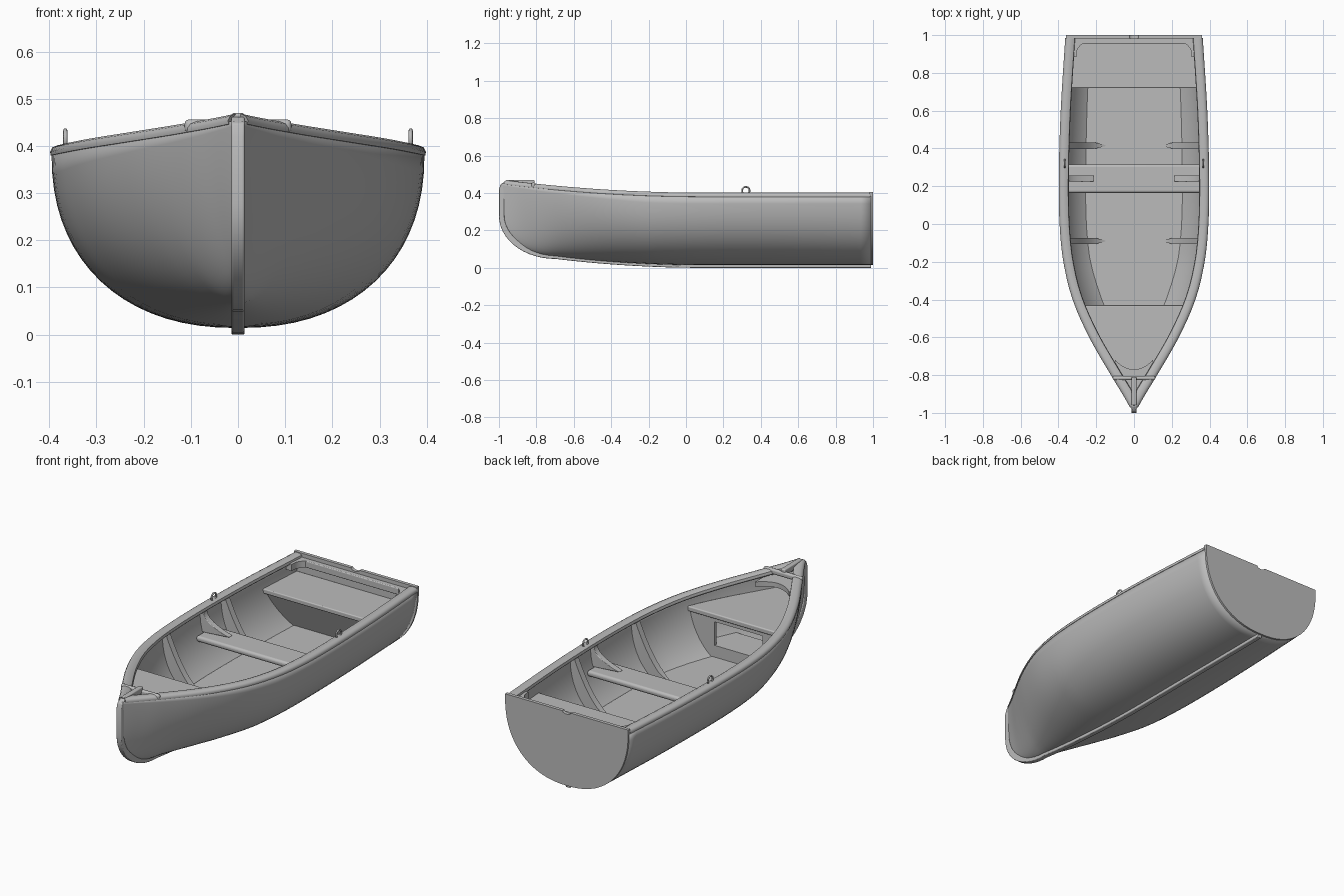
import bpy, bmesh, math
from mathutils import Vector

old = bpy.data.objects.get("Cube")
if old:
    bpy.data.objects.remove(old, do_unlink=True)

paint = bpy.data.materials.new("hull_grey")
paint.use_nodes = True
GREY = (0.5, 0.5, 0.5, 1)
paint.diffuse_color = GREY
paint.node_tree.nodes["Principled BSDF"].inputs["Base Color"].default_value = GREY


# Hull lines: beam, sheer, keel and section fullness along the length
BEAM = [(-.985, .010), (-.9, .058), (-.8, .119), (-.6, .234), (-.4, .322), (-.2, .371),
        (0, .391), (.25, .395), (.6, .385), (1, .36)]


def beam(y):
    pts, n = BEAM, len(BEAM)
    y = min(max(y, pts[0][0]), pts[-1][0])
    i = max(k for k in range(n - 1) if pts[k][0] <= y)
    slope = lambda k: ((pts[min(k + 1, n - 1)][1] - pts[max(k - 1, 0)][1]) /
                       (pts[min(k + 1, n - 1)][0] - pts[max(k - 1, 0)][0]))
    (a, p), (b, q) = pts[i], pts[i + 1]
    h, t = b - a, (y - a) / (b - a)
    return (p * (1 + 2 * t) * (1 - t) ** 2 + q * t * t * (3 - 2 * t)
            + h * slope(i) * t * (1 - t) ** 2 - h * slope(i + 1) * t * t * (1 - t))


def sheer(y):
    return .385 + .07 * (max(0, .1 - y) / 1.1) ** 2


def keel(y):
    z = .014 + .048 * min(1, max(0, .1 - y) / .8) ** 2
    u = min(1, max(0, -y - .7) / .287)
    return z + .23 * (1 - math.sqrt(1 - u * u))


def full(y):
    return 2.25 - .65 * min(1, max(0, -.2 - y) / .7)


def width(y, z):
    t = min(1, max(0, (sheer(y) - z) / (sheer(y) - keel(y))))
    return beam(y) * (1 - t ** full(y)) ** (1 / full(y))


def section(y, a):
    e = 2 / full(y)
    return beam(y) * math.cos(a) ** e, sheer(y) - (sheer(y) - keel(y)) * math.sin(a) ** e


# Mesh helpers
def make(name, verts, faces, bevel=0, angle=35):
    me = bpy.data.meshes.new(name)
    bm = bmesh.new()
    vs = [bm.verts.new(v) for v in verts]
    for f in faces:
        bm.faces.new([vs[i] for i in f])
    bmesh.ops.remove_doubles(bm, verts=bm.verts, dist=1e-5)
    bmesh.ops.recalc_face_normals(bm, faces=bm.faces)
    bm.to_mesh(me)
    bm.free()
    me.materials.append(paint)
    me.shade_smooth()
    me.set_sharp_from_angle(angle=math.radians(angle))
    ob = bpy.data.objects.new(name, me)
    bpy.context.collection.objects.link(ob)
    if bevel:
        m = ob.modifiers.new("soft_edges", 'BEVEL')
        m.width, m.segments, m.limit_method = bevel, 3, 'ANGLE'
    return ob


def loft(name, rings, closed=True, **kw):
    n = len(rings[0])
    verts = [v for r in rings for v in r]
    faces = [(i * n + j, i * n + (j + 1) % n, (i + 1) * n + (j + 1) % n, (i + 1) * n + j)
             for i in range(len(rings) - 1) for j in range(n if closed else n - 1)]
    if closed:
        faces += [tuple(range(n)), tuple((len(rings) - 1) * n + j for j in range(n))]
    return make(name, verts, faces, **kw)


def band(name, pairs, lo, hi, place, **kw):
    """Solid between two edge lines, given a thickness from lo to hi."""
    return loft(name, [[place(*a, lo), place(*b, lo), place(*b, hi), place(*a, hi)]
                       for a, b in pairs], **kw)


def span(a, b, n):
    return [a + (b - a) * i / n for i in range(n + 1)]


across = lambda x, z, y: (x, y, z)
along = lambda y, z, x: (x, y, z)
flat = lambda x, y, z: (x, y, z)


def box(name, x0, x1, y0, y1, z0, z1, bevel=0):
    return band(name, [((x0, y), (x1, y)) for y in (y0, y1)], z0, z1, flat, bevel=bevel)


def plate(name, y0, y1, z0, z1, n=16, bevel=0):
    pairs = []
    for y in span(y0, y1, n):
        w = max(.004, width(y, z0) - .008)
        pairs.append(((-w, y), (w, y)))
    return band(name, pairs, z0, z1, flat, bevel=bevel)


# Hull shell
stations = [-.985 + 1.975 * (1 - math.cos(t)) for t in span(0, math.pi / 2, 56)]
rings = []
for y in stations:
    half = [section(y, a) for a in span(0, math.pi / 2, 18)]
    rings.append([(x, y, z) for x, z in half] + [(-x, y, z) for x, z in half[-2::-1]])
hull = loft("hull", rings, closed=False, angle=50)
shell = hull.modifiers.new("planking", 'SOLIDIFY')
shell.thickness, shell.offset = .014, -1
if hull.data.polygons[len(hull.data.polygons) // 2].normal.z > 0:
    hull.data.flip_normals()

# Transom with a sculling notch
half = [section(.99, a) for a in span(0, math.pi / 2, 18)]
edge = half + [(-x, z) for x, z in half[-2::-1]] + [(-half[0][0], .405)]
edge += [(-.025 * math.cos(a), .405 - .012 * math.sin(a)) for a in span(0, math.pi, 8)]
edge += [(half[0][0], .405)]
loft("transom", [[(x, y, z) for x, z in edge] for y in (.982, 1)])

# Keel and stem
pairs = [((y, keel(y) - .014), (y, keel(y) + .02)) for y in span(.99, -.7, 20)]
for a in span(.1, math.pi / 2, 12):
    s, c = math.sin(a), math.cos(a)
    pairs.append(((-.7 - .3 * s, .048 + .23 * (1 - c)), (-.7 - .272 * s, .082 + .2 * (1 - c))))
pairs += [((-1, .42), (-.97, .42)), ((-.99, .448), (-.95, .44)), ((-.965, .462), (-.93, .45))]
band("keel_and_stem", pairs, -.014, .014, along, bevel=.004)

# Gunwale rails with a rounded cross section
RAIL = [(.002, -.005), (.003, .003), (-.002, .012), (-.014, .017), (-.034, .016),
        (-.047, .01), (-.05, -.004), (-.042, -.012)]
for side, s in (("left", 1), ("right", -1)):
    rings = []
    for y in [-.97 + 1.955 * (1 - math.cos(t)) for t in span(0, math.pi / 2, 40)]:
        slope = (beam(min(.99, y + .01)) - beam(y - .01)) / .02
        nrm = Vector((1, -slope)).normalized()
        rings.append([(s * max(.002, beam(y) + d * nrm.x), y + d * nrm.y * (y < .9),
                       sheer(y) + h) for d, h in RAIL])
    loft(side + "_gunwale", rings, angle=50)

    # Ribs: follow the side, then taper to a point on the floor
    for part, mid in (("aft", .415), ("forward", -.09)):
        top, knee = width(mid, .37) - .035, width(mid, .15) - .065
        pairs = []
        for t in span(0, 1, 16):
            z = max(.1, .375 - .45 * t)
            foot = max(0, t - .61) / .39
            x = (width(mid, z) - .01) * (1 - foot) + .155 * foot
            u = 1 - t
            inner = (u * u * top + 2 * u * t * knee + t * t * .15,
                     u * u * .385 + 2 * u * t * .14 + t * t * .108)
            pairs.append(((s * x, z), (s * inner[0], inner[1])))
        lens = lambda x, z, d: (x, mid + d * min(1, .15 + max(0, abs(x) - .15) / .07), z)
        band(f"{side}_{part}_rib", pairs, -.017, .017, lens)

    # Thwart knees
    pairs = []
    for t in span(0, 1, 10):
        z = .262 + .115 * t
        w = width(.24, z) - .01
        pairs.append(((s * w, z), (s * (w - .025 - .135 * (1 - t) ** 2.5), z + .012 * (1 - t))))
    band(side + "_thwart_knee", pairs, .225, .257, across, bevel=.003)

    # Stern quarter knees
    pairs = []
    for t in span(0, 1, 8):
        y = .885 + .08 * t
        pairs.append(((s * (beam(y) - .03), y), (s * (.305 - .05 * t ** 3), y)))
    band(side + "_quarter_knee", pairs, .35, .385, flat)

    # Oarlocks
    bpy.ops.mesh.primitive_torus_add(major_radius=.02, minor_radius=.0045, major_segments=24,
                                     minor_segments=8, location=(s * .366, .32, .413),
                                     rotation=(0, math.pi / 2, 0))
    lock = bpy.context.object
    lock.name = side + "_oarlock"
    lock.data.materials.append(paint)
    lock.data.shade_smooth()

    # Bulkhead sides
    pairs = [((s * .14, z), (s * max(.142, width(-.44, z) - .008), z)) for z in span(.095, .335, 10)]
    band(side + "_bulkhead_panel", pairs, -.455, -.44, across)

# Floor, seats and foredeck
plate("floor", .98, -.75, .09, .108, 24)
plate("thwart", .165, .315, .235, .265, 6, .012)
plate("stern_seat", .72, .982, .28, .305, 8, .005)
plate("foredeck", -.43, -.93, .315, .342, 20, .006)
plate("locker_floor", -.442, -.62, .155, .17, 6)

# Raked panel under the stern seat
pairs = []
for z in span(.095, .29, 10):
    w = width(.78, z) - .008
    pairs.append(((-w, z), (w, z)))
raked = lambda x, z, y: (x, y + (.29 - z) * .42, z)
band("stern_seat_front", pairs, .735, .75, raked)

box("bulkhead_top", -.142, .142, -.455, -.44, .295, .335)
box("bulkhead_sill", -.142, .142, -.455, -.44, .095, .17)
box("transom_beam", -.325, .325, .955, .985, .35, .385, .004)

# Bow fittings
pairs = [((x, -.95 + 1.5 * abs(x)), (x, -.77 + 5 * x * x)) for x in span(-.1, .1, 16)]
band("breasthook", pairs, .385, .41, flat)
box("bow_crossbar", -.113, .113, -.826, -.805, .428, .456, .009)
box("bow_centre_bar", -.013, .013, -.96, -.81, .437, .47, .005)
